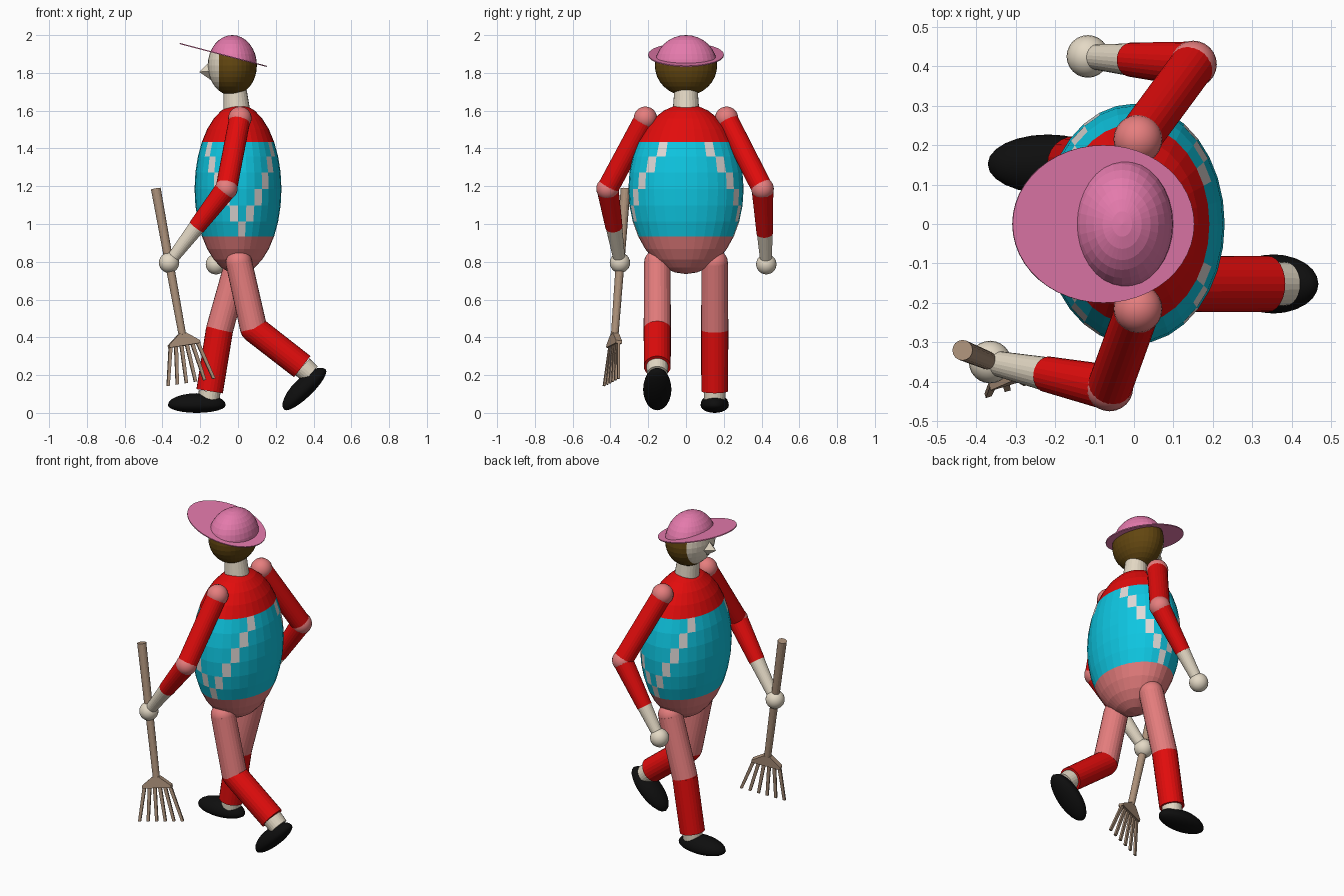
import bpy, bmesh, math
from mathutils import Vector, Matrix

if "Cube" in bpy.data.objects:
    bpy.data.objects.remove(bpy.data.objects["Cube"])


def material(name, *rgb):
    m = bpy.data.materials.new(name)
    lin = [((c / 255 + 0.055) / 1.055) ** 2.4 if c > 10 else c / 255 / 12.92 for c in rgb]
    m.diffuse_color = (*lin, 1)
    m.use_nodes = True
    m.node_tree.nodes["Principled BSDF"].inputs["Base Color"].default_value = m.diffuse_color
    return m


RED = material("red", 226, 12, 12)
CYAN = material("cyan", 14, 198, 225)
SALMON = material("salmon", 230, 126, 126)
PINK = material("pink", 228, 122, 172)
BROWN = material("brown", 98, 70, 16)
BLACK = material("black", 14, 14, 14)
WOOD = material("wood", 172, 145, 122)
SKIN = material("skin", 228, 217, 197)
PALE = material("pale grey", 224, 217, 214)


def finish(name, bm, mats, smooth=False):
    bmesh.ops.recalc_face_normals(bm, faces=bm.faces)
    me = bpy.data.meshes.new(name)
    for f in bm.faces:
        f.smooth = smooth
    bm.to_mesh(me)
    bm.free()
    ob = bpy.data.objects.new(name, me)
    bpy.context.collection.objects.link(ob)
    for m in mats:
        me.materials.append(m)
    return ob


def sphere_mesh(c, r, seg=24, rings=12):
    bm = bmesh.new()
    mat = Matrix.Translation(c) @ Matrix.Diagonal((*r, 1))
    bmesh.ops.create_uvsphere(bm, u_segments=seg, v_segments=rings, radius=1, matrix=mat)
    return bm


def ball(name, c, r, mat):
    return finish(name, sphere_mesh(c, (r, r, r)), [mat], True)


def limb(name, p, q, r1, r2, mat, sides=24):
    p, q = Vector(p), Vector(q)
    d = q - p
    rot = Vector((0, 0, 1)).rotation_difference(d).to_matrix().to_4x4()
    bm = bmesh.new()
    bmesh.ops.create_cone(bm, cap_ends=True, segments=sides, radius1=r1, radius2=r2,
                          depth=d.length, matrix=Matrix.Translation((p + q) / 2) @ rot)
    return finish(name, bm, [mat])


# Body: colour bands by ring, with a pale V of tiles on each flank
BODY_Z, BODY_R = 1.185, (0.23, 0.305, 0.45)
bm = sphere_mesh((0, 0, BODY_Z), BODY_R, 32, 16)
step = math.radians(11.25)
for f in bm.faces:
    c = f.calc_center_median()
    lat = math.asin(max(-1, min(1, (c.z - BODY_Z) / BODY_R[2])))
    row = 3 - math.floor(lat / step)          # 1 (top) to 6 inside the cyan band
    col = int(abs(math.atan2(c.y / BODY_R[1], c.x / BODY_R[0])) / step)
    if row < 1:
        f.material_index = 0
    elif row > 6:
        f.material_index = 2
    else:
        f.material_index = 3 if col in (row + 1, 13 - row) else 1
finish("body", bm, [RED, CYAN, SALMON, PALE])

# Neck and head; the head is cut into hat crown, hair and face
limb("neck", (-0.005, 0, 1.58), (-0.018, 0, 1.73), 0.072, 0.06, SKIN)
brim_c = Vector((-0.078, 0, 1.895))
brim_n = Vector((0.254, 0, 0.967)).normalized()
bm = sphere_mesh((-0.03, 0, 1.84), (0.13, 0.165, 0.16), 32, 16)
for co, no in ((brim_c, brim_n), (Vector((-0.1, 0, 0)), Vector((1, 0, 0)))):
    bmesh.ops.bisect_plane(bm, geom=bm.verts[:] + bm.edges[:] + bm.faces[:],
                           plane_co=co, plane_no=no)
for f in bm.faces:
    c = f.calc_center_median()
    if (c - brim_c).dot(brim_n) > 0:
        f.material_index = 0
    else:
        f.material_index = 1 if c.x > -0.1 else 2
finish("head", bm, [PINK, BROWN, SKIN])
limb("nose", (-0.145, 0, 1.81), (-0.205, 0, 1.805), 0.05, 0, SKIN, 4)

# Hat brim: thin tilted oval
bm = bmesh.new()
tilt = Matrix.Rotation(math.atan2(brim_n.x, brim_n.z), 4, 'Y')
bmesh.ops.create_cone(bm, cap_ends=True, segments=48, radius1=1, radius2=1, depth=1,
                      matrix=Matrix.Translation(brim_c) @ tilt
                      @ Matrix.Diagonal((0.238, 0.2, 0.006, 1)))
finish("hat_brim", bm, [PINK])


# Arms
def arm(side, shoulder, elbow, hand, cut):
    e, h = Vector(elbow), Vector(hand)
    cuff = e.lerp(h, cut)
    rc = 0.058 + (0.03 - 0.058) * cut
    ball(side + "_shoulder", shoulder, 0.062, SALMON)
    limb(side + "_upper_arm", shoulder, elbow, 0.057, 0.057, RED)
    ball(side + "_elbow", elbow, 0.06, SALMON)
    limb(side + "_sleeve", e, cuff, 0.058, rc + 0.002, RED)
    limb(side + "_forearm", cuff, h, rc, 0.03, SKIN)
    ball(side + "_hand", hand, 0.054, SKIN)


arm("left", (0.01, -0.215, 1.56), (-0.062, -0.415, 1.187), (-0.365, -0.35, 0.795), 0.52)
arm("right", (0.01, 0.215, 1.56), (0.15, 0.405, 1.187), (-0.117, 0.425, 0.787), 0.59)


# Legs and shoes
def leg(side, hip, knee, ankle, foot, shoe, angle):
    ball(side + "_hip", hip, 0.07, SALMON)
    limb(side + "_thigh", hip, knee, 0.07, 0.072, SALMON)
    ball(side + "_knee", knee, 0.071, RED)
    limb(side + "_shin", knee, ankle, 0.072, 0.071, RED)
    limb(side + "_ankle", ankle, foot, 0.058, 0.055, SKIN)
    bm = sphere_mesh((0, 0, 0), (0.153, 0.075, 0.063))
    for v in bm.verts:                        # flatter sole
        if v.co.z < 0:
            v.co.z *= 0.65
    bm.transform(Matrix.Translation(shoe) @ Matrix.Rotation(math.radians(angle), 4, 'Y'))
    finish(side + "_shoe", bm, [BLACK], True)


leg("left", (0.005, -0.152, 0.795), (0.083, -0.152, 0.445), (0.34, -0.152, 0.245),
    (0.385, -0.152, 0.205), (0.354, -0.152, 0.124), -44)
leg("right", (0.0, 0.152, 0.795), (-0.098, 0.152, 0.44), (-0.15, 0.152, 0.115),
    (-0.155, 0.152, 0.06), (-0.218, 0.152, 0.041), 0)

# Rake: handle, fan plate and tines
top, end = Vector((-0.435, -0.32, 1.187)), Vector((-0.295, -0.377, 0.415))
d = (end - top).normalized()
w = Vector((0.941, 0.295, 0.166))
w = (w - d * w.dot(d)).normalized()
n = d.cross(w)
limb("rake_handle", top, end, 0.026, 0.02, WOOD, 16)


def bar(bm, a, b, wa, wb, t):
    rings = [[bm.verts.new(p + w * sx * hw + n * sy * t)
              for sx, sy in ((-1, -1), (1, -1), (1, 1), (-1, 1))]
             for p, hw in ((a, wa), (b, wb))]
    bm.faces.new(rings[0])
    bm.faces.new(rings[1])
    for i in range(4):
        j = (i + 1) % 4
        bm.faces.new((rings[0][i], rings[0][j], rings[1][j], rings[1][i]))


bm = bmesh.new()
bar(bm, end - d * 0.005, end + d * 0.045, 0.02, 0.086, 0.017)
bar(bm, end + d * 0.045, end + d * 0.06, 0.086, 0.086, 0.017)
finish("rake_plate", bm, [WOOD])
bm = bmesh.new()
for i in range(6):
    s = i / 2.5 - 1
    bar(bm, end + d * 0.055 + w * s * 0.076, end + d * 0.258 + w * s * 0.128, 0.01, 0.008, 0.006)
finish("rake_tines", bm, [WOOD])
